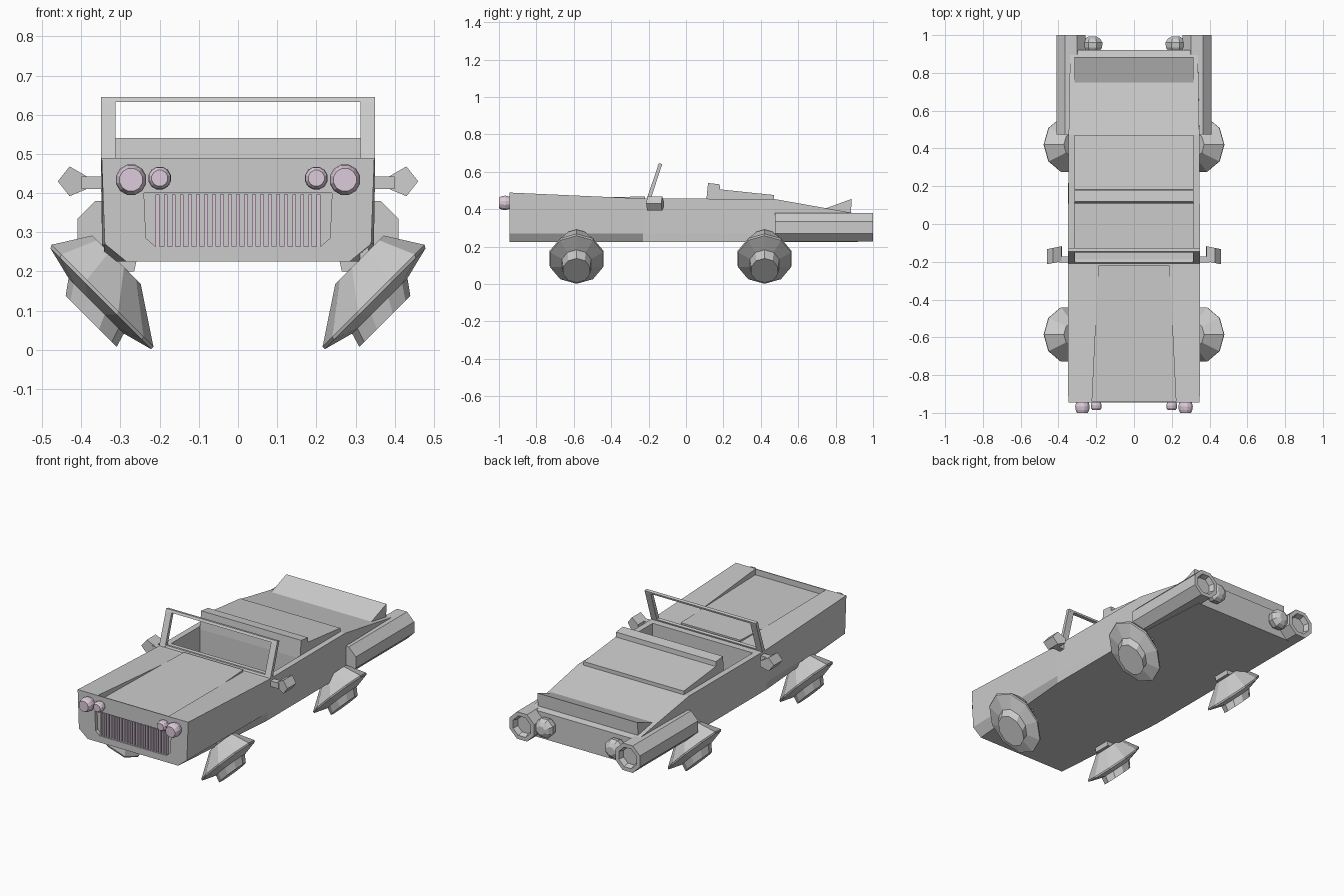
import bpy, bmesh, math
from mathutils import Vector

if "Cube" in bpy.data.objects:
    bpy.data.objects.remove(bpy.data.objects["Cube"])

pink = bpy.data.materials.new("lamp_pink")
pink.diffuse_color = (0.72, 0.6, 0.7, 1)
pink.use_nodes = True
pink.node_tree.nodes["Principled BSDF"].inputs["Base Color"].default_value = pink.diffuse_color


def loft(name, rings, mat=None):
    """Skin a list of equal-length rings and cap both ends."""
    bm = bmesh.new()
    vs = [[bm.verts.new(p) for p in r] for r in rings]
    n = len(rings[0])
    for a, b in zip(vs, vs[1:]):
        for i in range(n):
            j = (i + 1) % n
            bm.faces.new((a[i], a[j], b[j], b[i]))
    bm.faces.new(vs[0])
    bm.faces.new(vs[-1])
    bmesh.ops.recalc_face_normals(bm, faces=bm.faces)
    me = bpy.data.meshes.new(name)
    bm.to_mesh(me)
    bm.free()
    ob = bpy.data.objects.new(name, me)
    bpy.context.collection.objects.link(ob)
    if mat:
        me.materials.append(mat)
    return ob


def box(name, x0, x1, y0, y1, z0, z1, mat=None):
    return loft(name, [[(x0, y, z0), (x1, y, z0), (x1, y, z1), (x0, y, z1)] for y in (y0, y1)], mat)


def side_prism(name, profile, x0, x1):
    """Extrude a (y, z) profile across x."""
    return loft(name, [[(x, y, z) for y, z in profile] for x in (x0, x1)])


def lathe_y(name, x, z, profile, n, mat=None, turn=0.5):
    """Turn a (y, radius) profile around a lengthwise axis."""
    ang = [2 * math.pi * (i + turn) / n for i in range(n)]
    return loft(name, [[(x + r * math.cos(a), y, z + r * math.sin(a)) for a in ang] for y, r in profile], mat)


def cut(ob, cutter):
    m = ob.modifiers.new("cut", 'BOOLEAN')
    m.operation, m.solver, m.object = 'DIFFERENCE', 'EXACT', cutter
    dg = bpy.context.evaluated_depsgraph_get()
    me = bpy.data.meshes.new_from_object(ob.evaluated_get(dg))
    ob.modifiers.clear()
    ob.data = me
    bpy.data.objects.remove(cutter)


# Body shell: half sections as (y, three x/z points)
stations = [
    (-0.945, [(0.285, 0.225), (0.34, 0.27), (0.348, 0.489)]),
    (-0.23, [(0.345, 0.225), (0.347, 0.27), (0.35, 0.457)]),
    (0.47, [(0.345, 0.225), (0.347, 0.27), (0.346, 0.455)]),
    (0.92, [(0.315, 0.225), (0.332, 0.27), (0.338, 0.375)]),
]
body = loft("body", [[(x, y, z) for x, z in h] + [(-x, y, z) for x, z in reversed(h)] for y, h in stations])


# Sunken bonnet panel between the wings
def bonnet(name, zb, zf, zr):
    return loft(name, [[(-w, y, zb), (w, y, zb), (w, y, z), (-w, y, z)]
                       for y, w, z in ((-0.94, 0.222, zf), (-0.22, 0.187, zr))])


cut(body, bonnet("bonnet_cutter", 0.44, 0.6, 0.6))
bonnet("bonnet", 0.439, 0.456, 0.468)

# Open cockpit
cut(body, box("cockpit_cutter", -0.315, 0.315, -0.15, 0.11, 0.3, 0.6))

# Grille recess and slats
outline = [(-0.24, 0.4), (0.24, 0.4), (0.235, 0.285), (0.21, 0.263), (-0.21, 0.263), (-0.235, 0.285)]
cut(body, loft("grille_cutter", [[(x, y, z) for x, z in outline] for y in (-1.0, -0.925)]))
for i in range(21):
    x = -0.205 + i * 0.0205
    box("grille_slat", x - 0.005, x + 0.005, -0.943, -0.92, 0.264, 0.396, pink)

# Seat back with the sloping rear cover
side_prism("seat_back", [(0.108, 0.44), (0.118, 0.54), (0.18, 0.533), (0.182, 0.506),
                         (0.47, 0.476), (0.47, 0.44)], -0.315, 0.315)

# Tail spoiler
side_prism("spoiler", [(0.735, 0.4), (0.885, 0.455), (0.882, 0.37), (0.735, 0.38)], -0.315, 0.315)

# Raked windscreen frame
rake = lambda z: -0.2 + (z - 0.455) * 0.33


def frame_bar(name, x0, x1, z0, z1):
    side_prism(name, [(rake(z0) - 0.01, z0), (rake(z0) + 0.012, z0),
                      (rake(z1) + 0.01, z1 - 0.003), (rake(z1) - 0.008, z1)], x0, x1)


frame_bar("windscreen_top", -0.35, 0.35, 0.632, 0.645)
frame_bar("windscreen_sill", -0.35, 0.35, 0.45, 0.468)

u = Vector((0.7071, 0, 0.7071))
v = Vector((0, 0.82, 0))
for s in (-1, 1):
    x0, x1 = sorted((s * 0.313, s * 0.35))
    frame_bar("windscreen_post", x0, x1, 0.45, 0.64)

    # Wing mirrors
    head = [(0.385, 0.442), (0.43, 0.468), (0.46, 0.43), (0.43, 0.392), (0.382, 0.412)]
    loft("mirror", [[(s * x, y + (x - 0.42) * 0.2 * -s * s, z) for x, z in head] for y in (-0.205, -0.125)])
    x0, x1 = sorted((s * 0.34, s * 0.4))
    box("mirror_arm", x0, x1, -0.205, -0.172, 0.41, 0.442)

    # Headlamps
    lathe_y("headlamp", s * 0.273, 0.434, [(-0.94, 0.033), (-0.965, 0.04), (-0.985, 0.037), (-1.0, 0.03)], 12, pink)
    lathe_y("inner_lamp", s * 0.2, 0.438, [(-0.94, 0.024), (-0.96, 0.03), (-0.975, 0.028), (-0.985, 0.021)], 12, pink)

    # Rear thruster pods with hollow nozzles, and round boosters
    lathe_y("thruster_pod", s * 0.333, 0.303,
            [(0.475, 0.07), (0.475, 0.083), (1.0, 0.083), (1.0, 0.06), (0.97, 0.05)], 8)
    lathe_y("booster", s * 0.22, 0.308,
            [(0.91, 0.04), (0.935, 0.055), (0.96, 0.058), (0.98, 0.045), (0.992, 0.024)], 8)

    # Tilted hover wheels: cone, rim and hub as (x, z, radius)
    wheel = [(0.31, 0.23, 0.087), (0.346, 0.138, 0.184), (0.35, 0.13, 0.182),
             (0.362, 0.112, 0.1), (0.375, 0.072, 0.092)]
    for y in (-0.585, 0.42):
        rings = []
        for cx, cz, r in wheel:
            ring = []
            for k in range(10):
                a = 2 * math.pi * k / 10
                p = Vector((cx, y, cz)) + r * (u * math.cos(a) + v * math.sin(a))
                ring.append((s * p.x, p.y, p.z))
            rings.append(ring)
        loft("hover_wheel", rings)
        # Strut from wheel up into the body
        loft("wheel_strut", [[(s * (cx + dx), y + dy, cz) for dx, dy in
                              ((-0.04, -0.05), (0.04, -0.05), (0.04, 0.05), (-0.04, 0.05))]
                             for cx, cz in ((0.305, 0.2), (0.29, 0.27))])
